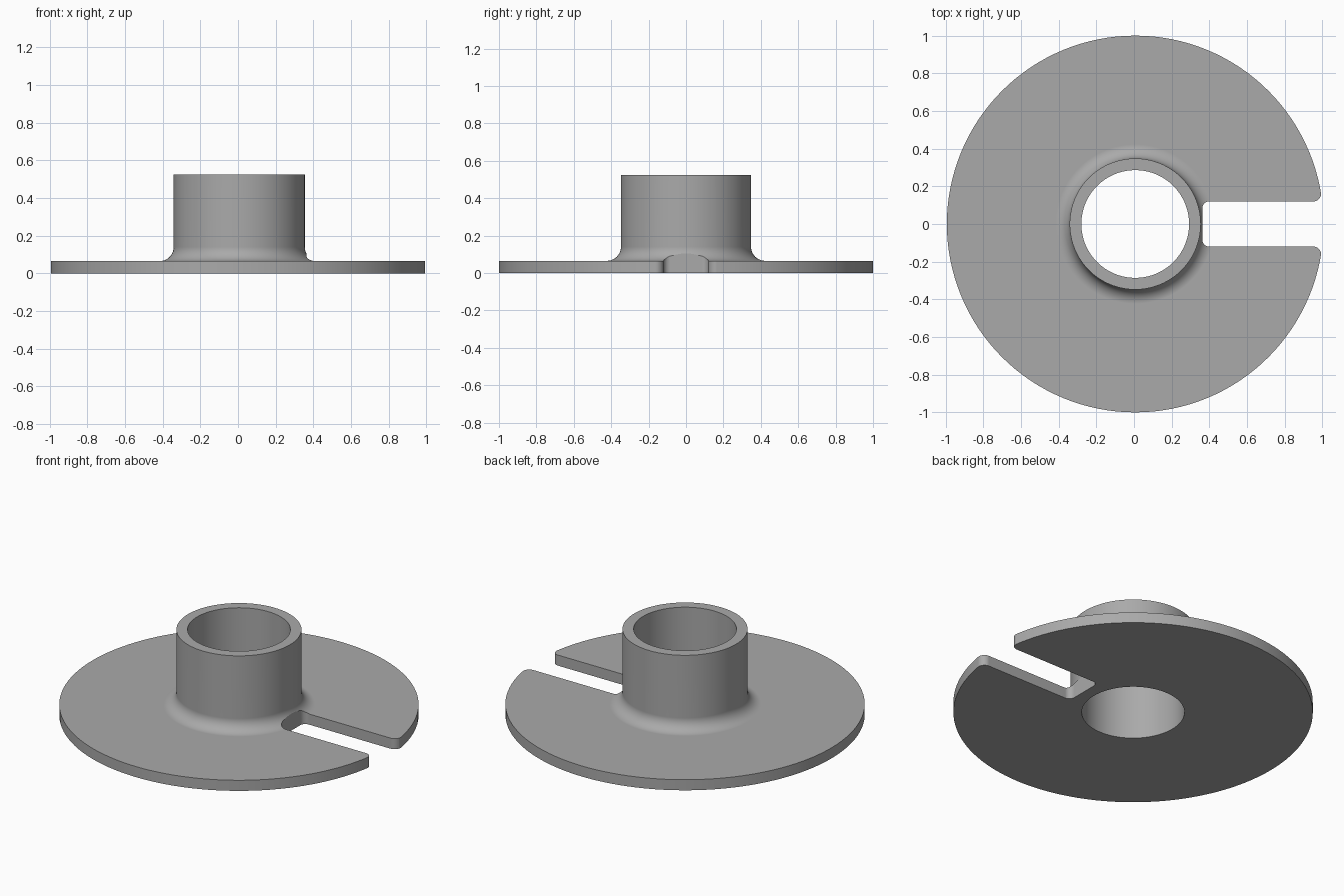
import bpy, bmesh
from math import cos, sin, pi, sqrt, atan2, radians

if "Cube" in bpy.data.objects:
    bpy.data.objects.remove(bpy.data.objects["Cube"])

DISC_R, DISC_T = 1.0, 0.065
HUB_R, BORE_R, HUB_H = 0.348, 0.286, 0.525
FILLET = 0.075
SLOT_HALF, SLOT_END = 0.12, 0.357
INNER_R, MOUTH_R = 0.035, 0.04
SHIFT_X = 0.0065
SEGMENTS = 128


def arc(cx, cy, r, start, end, steps):
    return [(cx + r * cos(start + (end - start) * i / steps),
             cy + r * sin(start + (end - start) * i / steps)) for i in range(steps + 1)]


def make_object(name, bm):
    bmesh.ops.recalc_face_normals(bm, faces=bm.faces)
    mesh = bpy.data.meshes.new(name)
    bm.to_mesh(mesh)
    bm.free()
    obj = bpy.data.objects.new(name, mesh)
    bpy.context.collection.objects.link(obj)
    obj.location.x = SHIFT_X
    return obj


# Flanged hub: closed profile spun around z
profile = [(BORE_R, 0), (DISC_R, 0), (DISC_R, DISC_T)]
profile += arc(HUB_R + FILLET, DISC_T + FILLET, FILLET, -pi / 2, -pi, 10)
profile += [(HUB_R, HUB_H), (BORE_R, HUB_H)]
bm = bmesh.new()
verts = [bm.verts.new((r, 0, z)) for r, z in profile]
edges = [bm.edges.new((verts[i - 1], verts[i])) for i in range(len(verts))]
bmesh.ops.spin(bm, geom=verts + edges, axis=(0, 0, 1), cent=(0, 0, 0),
               angle=2 * pi, steps=SEGMENTS, use_merge=True)
bmesh.ops.remove_doubles(bm, verts=bm.verts, dist=1e-5)
hub = make_object("flanged_hub", bm)

# Slot cutter: rounded inner corners and a mouth flared into the rim
mouth_y = SLOT_HALF + MOUTH_R
mouth_x = sqrt((DISC_R - MOUTH_R) ** 2 - mouth_y ** 2)
rim_angle = atan2(mouth_y, mouth_x)
half = arc(SLOT_END + INNER_R, SLOT_HALF - INNER_R, INNER_R, pi, pi / 2, 8)
half += arc(mouth_x, mouth_y, MOUTH_R, -pi / 2, rim_angle, 10)
half.append((1.1 * cos(rim_angle), 1.1 * sin(rim_angle)))
outline = half + [(x, -y) for x, y in reversed(half)]
bm = bmesh.new()
face = bm.faces.new([bm.verts.new((x, y, -0.1)) for x, y in outline])
top = bmesh.ops.extrude_face_region(bm, geom=[face])["geom"]
bmesh.ops.translate(bm, vec=(0, 0, 0.4),
                    verts=[v for v in top if isinstance(v, bmesh.types.BMVert)])
cutter = make_object("slot_cutter", bm)
cutter.hide_render = True

# Cut the slot
cut = hub.modifiers.new("slot", "BOOLEAN")
cut.operation = "DIFFERENCE"
cut.solver = "EXACT"
cut.object = cutter
bpy.ops.object.select_all(action="DESELECT")
bpy.context.view_layer.objects.active = hub
hub.select_set(True)
bpy.ops.object.modifier_apply(modifier=cut.name)
bpy.data.objects.remove(cutter)

# Smooth curved walls, crisp edges, flat plate
bpy.ops.object.shade_smooth_by_angle(angle=radians(30))
weighted = hub.modifiers.new("weighted_normals", "WEIGHTED_NORMAL")
weighted.keep_sharp = True

# Plain grey material
grey = bpy.data.materials.new("plain_grey")
grey.use_nodes = True
colour = (0.4, 0.4, 0.4, 1)
grey.diffuse_color = colour
grey.node_tree.nodes["Principled BSDF"].inputs["Base Color"].default_value = colour
hub.data.materials.clear()
hub.data.materials.append(grey)
